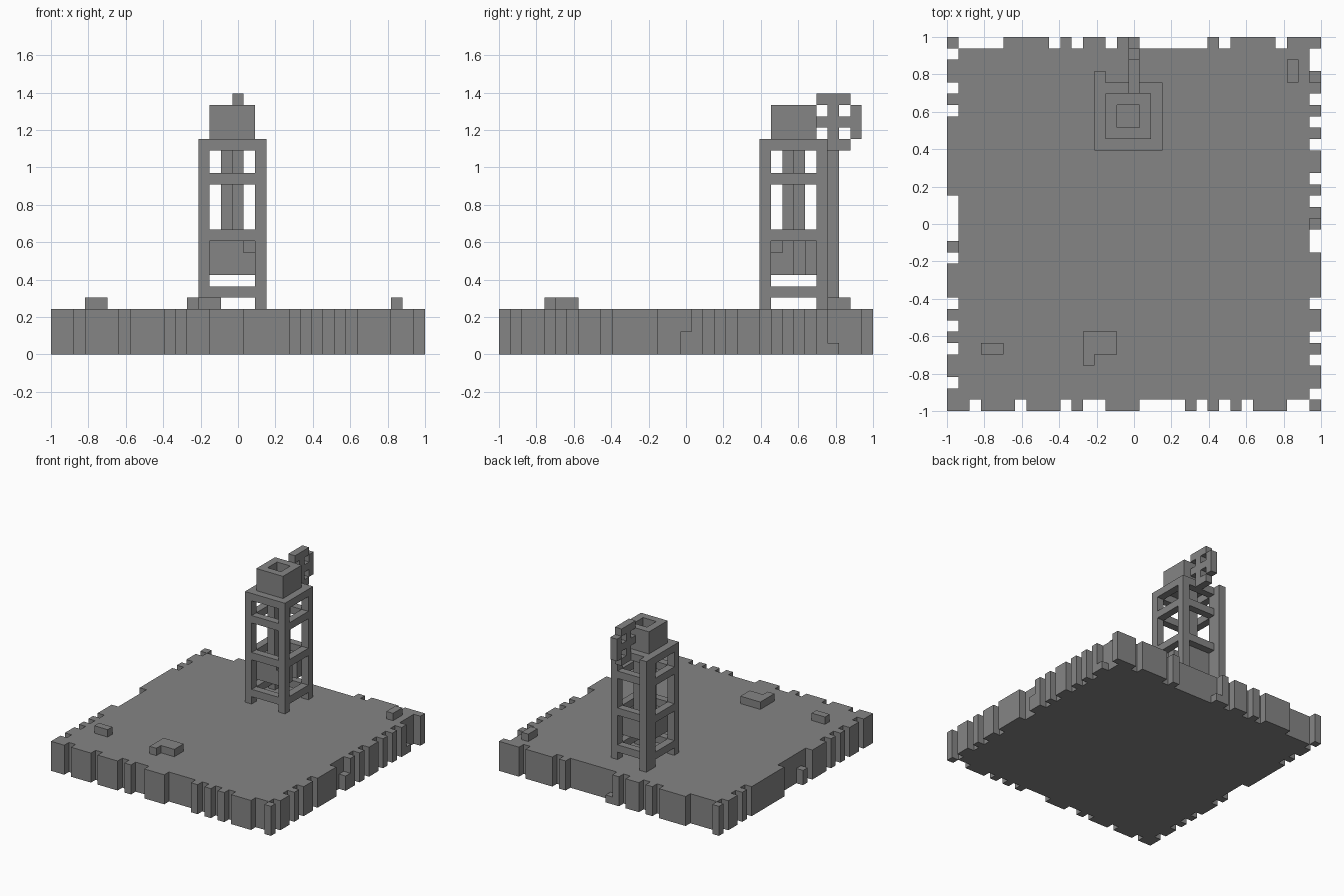
import bpy, bmesh
from itertools import product

N = 33                      # blocks along the ground
V = 2.0 / N                 # size of one block

cube = bpy.data.objects.get("Cube")
if cube:
    bpy.data.objects.remove(cube, do_unlink=True)

stone = bpy.data.materials.new("mid_gray")
stone.use_nodes = True
gray = (0.235, 0.235, 0.235, 1)
stone.diffuse_color = gray
bsdf = stone.node_tree.nodes["Principled BSDF"]
bsdf.inputs["Base Color"].default_value = gray
bsdf.inputs["Roughness"].default_value = 0.9


def box(x0, x1, y0, y1, z0, z1):
    """Set of block cells, both ends included."""
    return set(product(range(x0, x1 + 1), range(y0, y1 + 1), range(z0, z1 + 1)))


def build(name, cells):
    """Skin a set of cells with outer faces only, then merge flat areas."""
    bm = bmesh.new()
    verts = {}

    def vert(p):
        if p not in verts:
            verts[p] = bm.verts.new((p[0] * V - 1, p[1] * V - 1, p[2] * V))
        return verts[p]

    for cell in sorted(cells):
        for axis, side in product(range(3), (0, 1)):
            near = list(cell)
            near[axis] += 1 if side else -1
            if tuple(near) in cells:
                continue
            corners = []
            for a, b in ((0, 0), (1, 0), (1, 1), (0, 1)):
                p = list(cell)
                p[axis] += side
                p[(axis + 1) % 3] += a
                p[(axis + 2) % 3] += b
                corners.append(vert(tuple(p)))
            bm.faces.new(corners if side else corners[::-1])
    bmesh.ops.dissolve_limit(bm, angle_limit=0.01, verts=bm.verts[:], edges=bm.edges[:])
    mesh = bpy.data.meshes.new(name)
    bm.to_mesh(mesh)
    bm.free()
    mesh.materials.append(stone)
    obj = bpy.data.objects.new(name, mesh)
    bpy.context.collection.objects.link(obj)
    return obj


# Ground slab with a ragged rim
E = N - 1
ground = box(0, E, 0, E, 0, 3)
front_gaps = [2, 6, 10, 12, 13, *range(17, 21), 22, 24, 26, 30, 31]
back_gaps = [*range(1, 5), 9, 11, 14, *range(16, 23), 24, 29]
left_gaps = [1, 4, 6, 9, 14, 15, 16, 18, 20, 23, 25, 27, 29, 30, 31]
right_gaps = [2, 5, 7, 9, *range(13, 19), 26, 28, 31]
for i in front_gaps:
    ground -= box(i, i, 0, 0, 0, 3)
for i in back_gaps:
    ground -= box(i, i, E, E, 0, 3)
for j in left_gaps:
    ground -= box(E, E, j, j, 0, 3)
for j in right_gaps:
    ground -= box(0, 0, j, j, 0, 3)
# Low blocks left standing inside some gaps
ground |= box(E, E, 16, 16, 0, 1) | box(E, E, 29, 29, 0, 0)
ground |= box(16, 16, E, E, 0, 0) | box(0, 0, 14, 14, 0, 1)
build("ground_slab", ground)

# Loose stones on the ground
build("small_stone", box(3, 4, 5, 5, 4, 4))
build("corner_stone", box(12, 14, 5, 6, 4, 4) | box(12, 12, 4, 4, 4, 4))
build("back_stone", box(30, 30, 29, 30, 4, 4))

# Tower frame: four legs, four rings and a rear brace post
X0, X1, Y0, Y1 = 13, 18, 23, 28
frame = set()
for x, y in product((X0, X1), (Y0, Y1)):
    frame |= box(x, x, y, y, 4, 18)
for z in (5, 10, 15, 18):
    frame |= box(X0, X1, Y0, Y1, z, z) - box(X0 + 1, X1 - 1, Y0 + 1, Y1 - 1, z, z)
frame |= box(X0, X0, Y1 + 1, Y1 + 1, 4, 18)
build("tower_frame", frame)

# Machinery box hanging inside the tower, with worn corners
machine = box(14, 17, 24, 27, 7, 9)
machine -= box(17, 17, 24, 24, 9, 9) | box(17, 17, 26, 26, 7, 9)
build("machine_box", machine)

# Central post up to the tank
build("central_post", box(15, 16, 25, 26, 10, 18) - box(16, 16, 25, 25, 10, 18))

# Open tank on top
build("tank", box(14, 17, 24, 27, 19, 21) - box(15, 16, 25, 26, 20, 21))

# Spoked wheel behind the tank
CY, CZ = 29, 20
wheel = set()
for dy, dz in product(range(-2, 3), repeat=2):
    rim = max(abs(dy), abs(dz)) == 2 and abs(dy) + abs(dz) < 4
    spoke = dy == 0 or dz == 0
    if (rim or spoke) and dy > -2:
        wheel.add((16, CY + dy, CZ + dz))
wheel -= frame
build("spoked_wheel", wheel)
